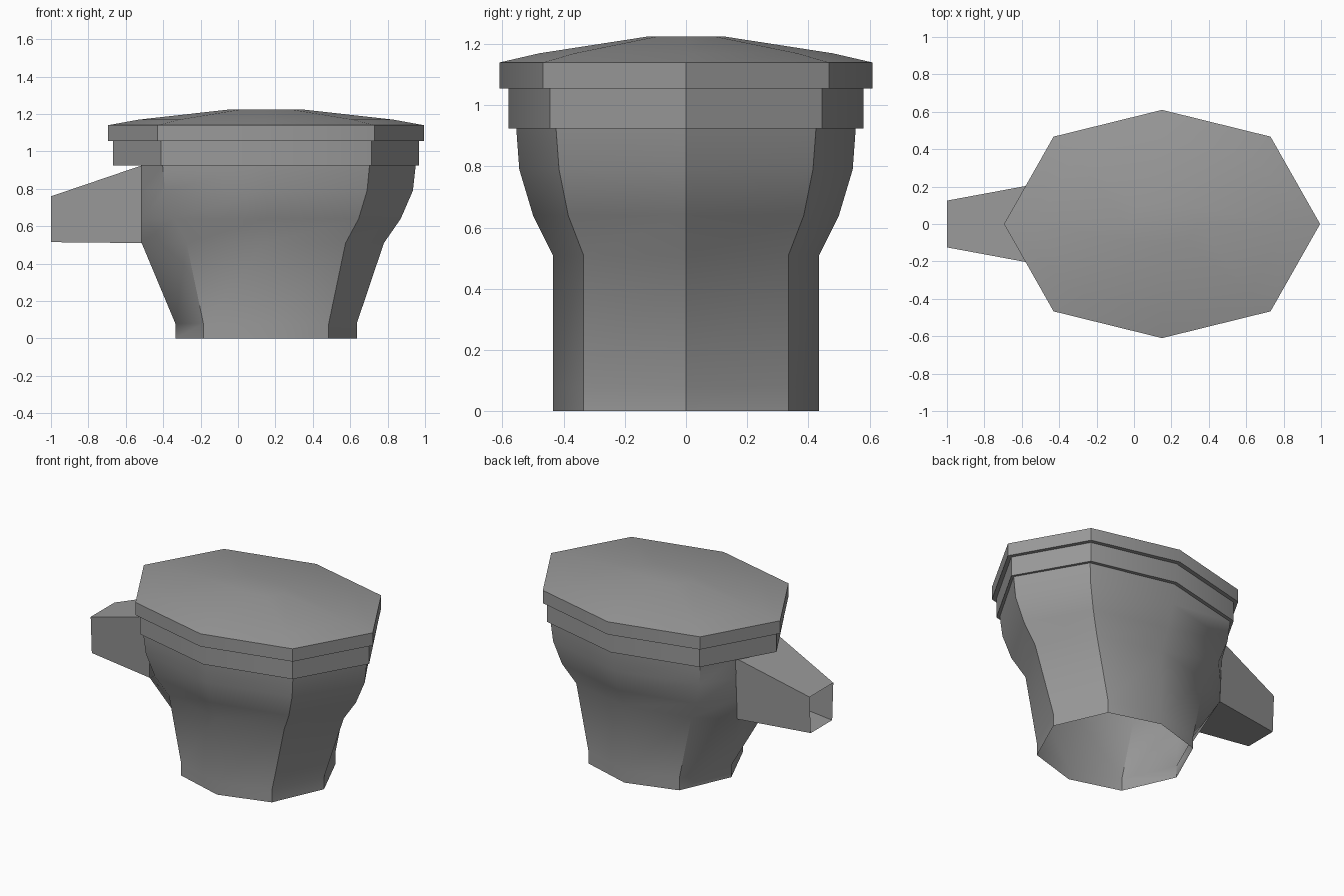
import bpy
import bmesh
import math

cube = bpy.data.objects.get("Cube")
if cube:
    bpy.data.objects.remove(cube, do_unlink=True)

CX = 0.15  # centre of the cup along x

grey = bpy.data.materials.new("plain grey")
grey.use_nodes = True
colour = (0.32, 0.32, 0.32, 1)
grey.diffuse_color = colour
grey.node_tree.nodes["Principled BSDF"].inputs["Base Color"].default_value = colour


def ring(z, a, dx, b, dy, left=None, w=0):
    """Stretched octagon; its left-hand corner may be split into a pair."""
    lx = CX - a if left is None else left
    return [(CX + a, 0, z), (CX + dx, dy, z), (CX, b, z), (CX - dx, dy, z),
            (lx, w, z), (lx, -w, z),
            (CX - dx, -dy, z), (CX, -b, z), (CX + dx, -dy, z)]


def loft(name, rings, cap=False, skip=lambda level, side: False):
    bm = bmesh.new()
    rows = [[bm.verts.new(p) for p in r] for r in rings]
    n = len(rows[0])
    for k in range(len(rows) - 1):
        for i in range(n):
            if not skip(k, i):
                j = (i + 1) % n
                bm.faces.new((rows[k][i], rows[k][j], rows[k + 1][j], rows[k + 1][i]))
    if cap:
        bm.faces.new(rows[-1])
    bmesh.ops.remove_doubles(bm, verts=bm.verts, dist=0.0005)
    mesh = bpy.data.meshes.new(name)
    bm.to_mesh(mesh)
    bm.free()
    mesh.materials.append(grey)
    obj = bpy.data.objects.new(name, mesh)
    bpy.context.collection.objects.link(obj)
    bpy.ops.object.select_all(action="DESELECT")
    obj.select_set(True)
    bpy.context.view_layer.objects.active = obj
    bpy.ops.object.shade_smooth_by_angle(angle=math.radians(40))
    return obj


# Body: open at the bottom, with an opening where the spout joins
ROOT = -0.515
body_top = ring(0.925, 0.80, 0.553, 0.555, 0.425, ROOT, 0.215)
loft("body", [
    ring(0, 0.485, 0.335, 0.435, 0.335),
    ring(0.08, 0.485, 0.335, 0.435, 0.335),
    ring(0.51, 0.63, 0.425, 0.435, 0.335, ROOT, 0.195),
    ring(0.64, 0.72, 0.495, 0.50, 0.385, ROOT, 0.20),
    ring(0.79, 0.785, 0.54, 0.545, 0.415, ROOT, 0.21),
    body_top,
], skip=lambda level, side: side == 4 and level >= 2)

# Collar: ledge and upright band
collar_low = ring(0.925, 0.818, 0.563, 0.58, 0.445)
collar_top = ring(1.055, 0.818, 0.563, 0.58, 0.445)
loft("collar", [body_top, collar_low, collar_top])

# Lid: overhanging band and shallow dome
loft("lid", [
    collar_top,
    ring(1.055, 0.845, 0.58, 0.61, 0.467),
    ring(1.14, 0.845, 0.58, 0.61, 0.467),
    ring(1.17, 0.68, 0.465, 0.48, 0.365),
    ring(1.225, 0.19, 0.13, 0.125, 0.095),
], cap=True)


# Spout: tapered, open-ended square tube
def section(x, top_z, top_w, low_z, low_w):
    return [(x, top_w, top_z), (x, low_w, low_z), (x, -low_w, low_z), (x, -top_w, top_z)]


loft("spout", [
    section(-1, 0.76, 0.125, 0.515, 0.113),
    section(ROOT, 0.925, 0.215, 0.51, 0.195),
])

# Face every shell outwards
for name in ("body", "collar", "lid", "spout"):
    mesh = bpy.data.objects[name].data
    bm = bmesh.new()
    bm.from_mesh(mesh)
    bmesh.ops.recalc_face_normals(bm, faces=bm.faces)
    bm.to_mesh(mesh)
    bm.free()
